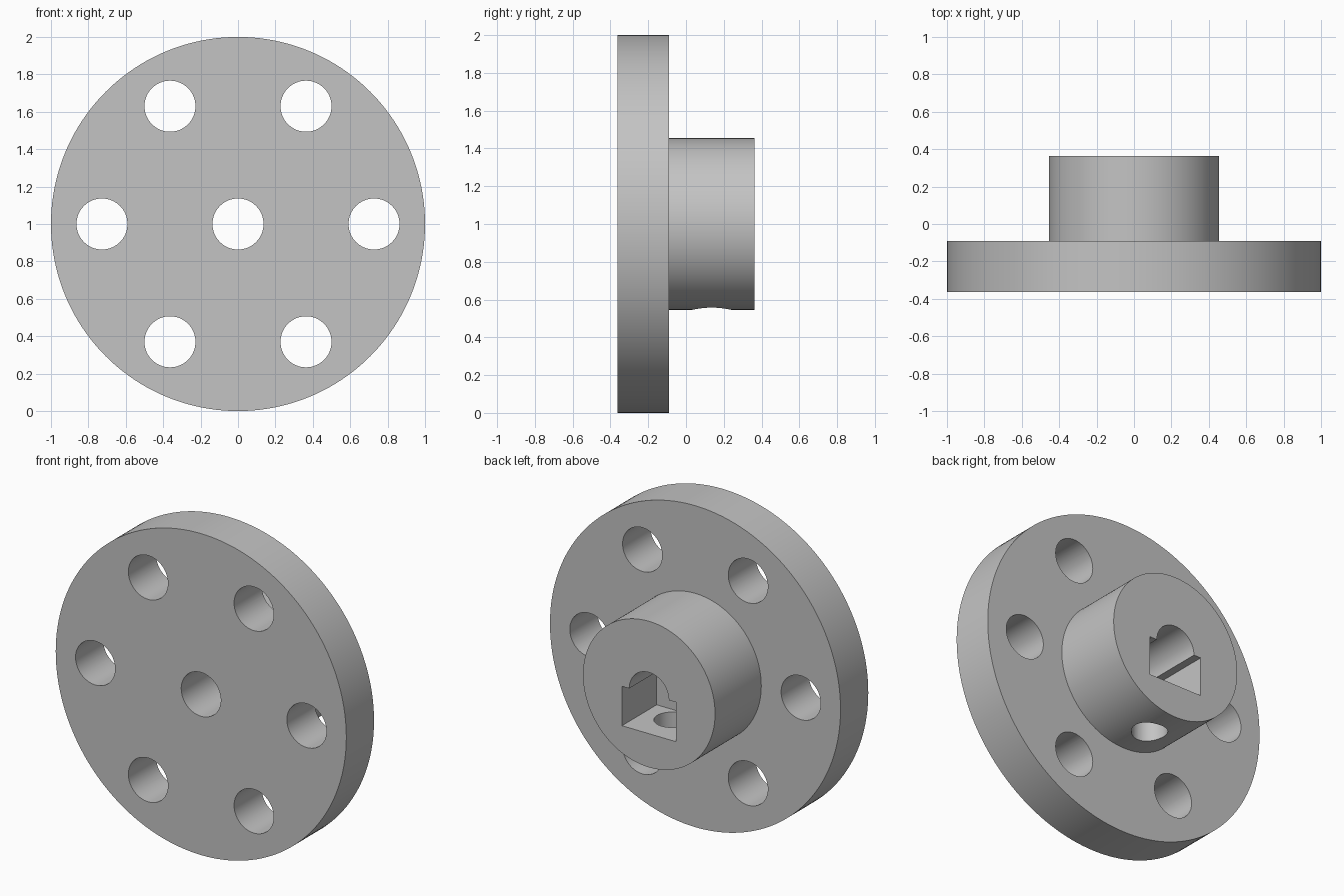
import bpy
import bmesh
from math import cos, sin, radians, pi
from mathutils import Matrix, Vector

cube = bpy.data.objects.get("Cube")
if cube:
    bpy.data.objects.remove(cube, do_unlink=True)

# Main dimensions
CENTRE_Z = 1.0
FRONT, STEP, BACK = -0.3636, -0.0909, 0.3636
FLANGE_R, HUB_R, HOLE_R, BOLT_CIRCLE = 1.0, 0.4545, 0.1364, 0.7273
SCREW_R, SCREW_Y = 0.103, 0.1364

grey = bpy.data.materials.new("plain grey")
grey.use_nodes = True
colour = (0.55, 0.55, 0.55, 1)
grey.diffuse_color = colour
grey.node_tree.nodes["Principled BSDF"].inputs["Base Color"].default_value = colour


def add_object(name, bm):
    bmesh.ops.recalc_face_normals(bm, faces=bm.faces)
    mesh = bpy.data.meshes.new(name)
    bm.to_mesh(mesh)
    bm.free()
    mesh.materials.append(grey)
    obj = bpy.data.objects.new(name, mesh)
    bpy.context.collection.objects.link(obj)
    return obj


def cylinder(name, radius, start, end, sides=64):
    start, end = Vector(start), Vector(end)
    axis = end - start
    matrix = Matrix.Translation((start + end) / 2) @ axis.to_track_quat('Z', 'Y').to_matrix().to_4x4()
    bm = bmesh.new()
    bmesh.ops.create_cone(bm, cap_ends=True, segments=sides, radius1=radius,
                          radius2=radius, depth=axis.length, matrix=matrix)
    return add_object(name, bm)


def box(name, low, high):
    low, high = Vector(low), Vector(high)
    bm = bmesh.new()
    bmesh.ops.create_cube(bm, size=1, matrix=Matrix.Translation((low + high) / 2)
                          @ Matrix.Diagonal((high - low).to_4d()))
    return add_object(name, bm)


def cut(body, cutter):
    cutter.hide_render = True
    mod = body.modifiers.new(cutter.name, 'BOOLEAN')
    mod.operation = 'DIFFERENCE'
    mod.solver = 'EXACT'
    mod.object = cutter
    bpy.context.view_layer.objects.active = body
    bpy.ops.object.modifier_apply(modifier=mod.name)
    bpy.data.objects.remove(cutter, do_unlink=True)


# Flange and hub: stepped rings joined into one solid
def stepped_disc(name, rings, sides=160):
    bm = bmesh.new()
    loops = []
    for radius, y in rings:
        loops.append([bm.verts.new((radius * cos(2 * pi * i / sides), y,
                                    CENTRE_Z + radius * sin(2 * pi * i / sides)))
                      for i in range(sides)])
    for a, b in zip(loops, loops[1:]):
        for i in range(sides):
            j = (i + 1) % sides
            bm.faces.new((a[i], a[j], b[j], b[i]))
    bm.faces.new(loops[0])
    bm.faces.new(loops[-1])
    return add_object(name, bm)


body = stepped_disc("flanged_hub", [(FLANGE_R, FRONT), (FLANGE_R, STEP),
                                    (HUB_R, STEP), (HUB_R, BACK)])

# Six bolt holes through the flange
for k in range(6):
    x = BOLT_CIRCLE * cos(radians(60 * k))
    z = CENTRE_Z + BOLT_CIRCLE * sin(radians(60 * k))
    cut(body, cylinder("bolt_hole", HOLE_R, (x, FRONT - 0.1, z), (x, STEP + 0.1, z)))

# Shaft bore, nut pocket open at the back, and set screw hole underneath
cut(body, cylinder("shaft_bore", HOLE_R, (0, FRONT - 0.1, CENTRE_Z), (0, BACK + 0.1, CENTRE_Z)))
cut(body, box("nut_pocket", (-0.186, 0.0227, CENTRE_Z - 0.245), (0.186, BACK + 0.1, CENTRE_Z)))
cut(body, cylinder("screw_hole", SCREW_R, (0, SCREW_Y, CENTRE_Z - 0.6),
                   (0, SCREW_Y, CENTRE_Z - 0.15)))

# Smooth round walls, crisp edges
bpy.ops.object.select_all(action='DESELECT')
body.select_set(True)
bpy.context.view_layer.objects.active = body
bpy.ops.object.shade_smooth_by_angle(angle=radians(30))
